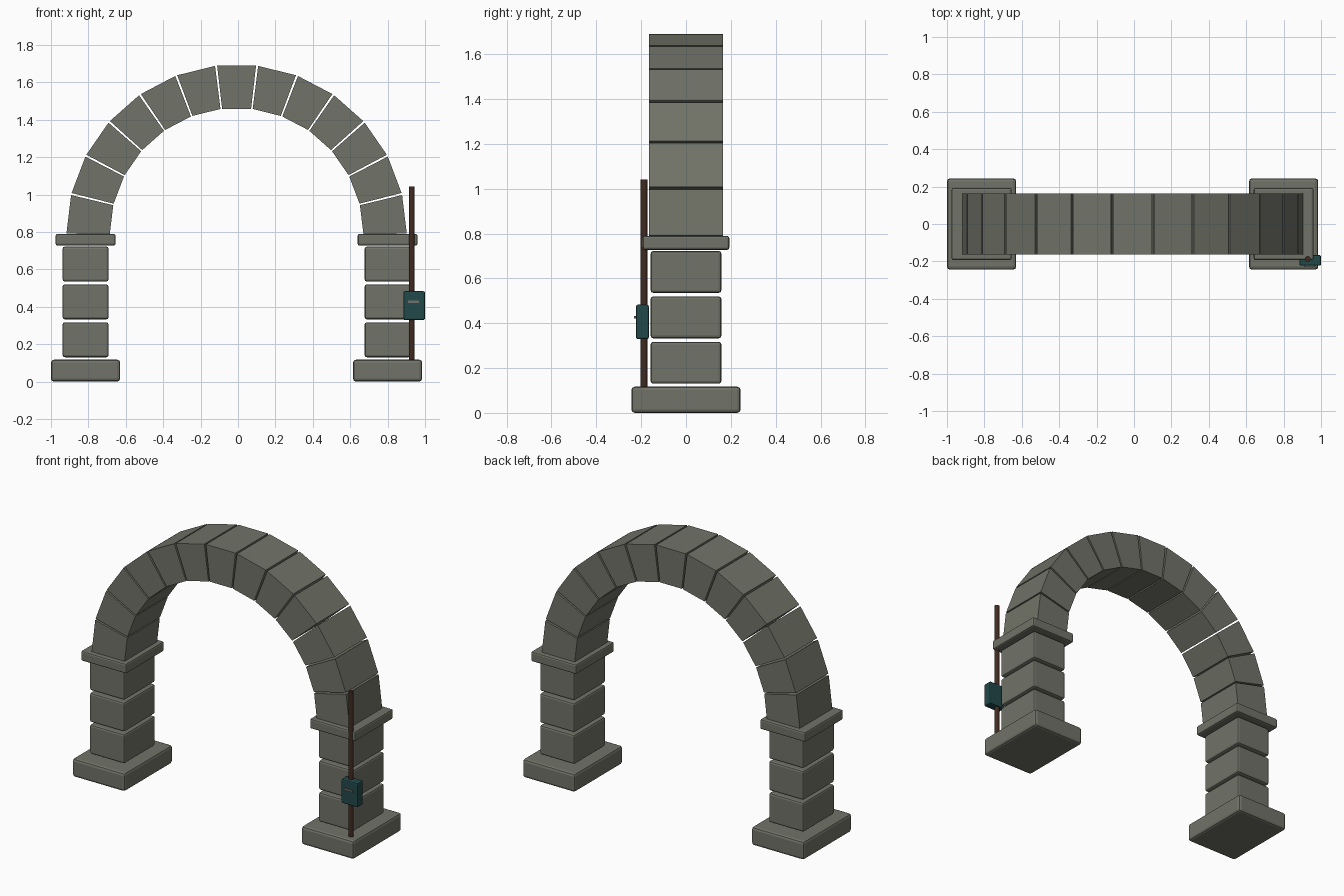
import bpy, bmesh, math
from mathutils import Vector

if "Cube" in bpy.data.objects:
    bpy.data.objects.remove(bpy.data.objects["Cube"])

CX = -0.0075            # arch centre line
PIER = 0.8075           # pier distance from the centre line


def material(name, rgb):
    m = bpy.data.materials.new(name)
    m.diffuse_color = (*rgb, 1)
    m.use_nodes = True
    m.node_tree.nodes["Principled BSDF"].inputs["Base Color"].default_value = m.diffuse_color
    return m


STONE = material("grey_stone", (0.165, 0.172, 0.138))
RUST = material("rusty_brown", (0.052, 0.024, 0.015))
TEAL = material("dark_teal", (0.016, 0.066, 0.068))
STEEL = material("dull_metal", (0.16, 0.17, 0.15))


def finish(bm, name, mat):
    bmesh.ops.recalc_face_normals(bm, faces=bm.faces)
    me = bpy.data.meshes.new(name)
    bm.to_mesh(me)
    bm.free()
    me.materials.append(mat)
    ob = bpy.data.objects.new(name, me)
    bpy.context.collection.objects.link(ob)
    return ob


def block(name, mat, x, y, z, bevel=0.0):
    """Box from (min, max) ranges with optional rounded edges."""
    bm = bmesh.new()
    bmesh.ops.create_cube(bm, size=1)
    for v in bm.verts:
        v.co = Vector([(r[0] + r[1]) / 2 + c * (r[1] - r[0])
                       for r, c in zip((x, y, z), v.co)])
    if bevel:
        bmesh.ops.bevel(bm, geom=bm.edges[:], offset=bevel, segments=2,
                        profile=0.5, affect='EDGES')
    return finish(bm, name, mat)


def voussoir(name, a0, a1, r0=0.678, r1=0.91, zc=0.785, hy=0.164):
    """Straight-sided wedge stone between two angles."""
    bm = bmesh.new()
    pts = [(r0, a0), (r1, a0), (r1, a1), (r0, a1)]
    vs = [bm.verts.new((CX + r * math.cos(a), -hy, zc + r * math.sin(a)))
          for r, a in pts]
    face = bm.faces.new(vs)
    ext = bmesh.ops.extrude_face_region(bm, geom=[face])
    new = [g for g in ext["geom"] if isinstance(g, bmesh.types.BMVert)]
    bmesh.ops.translate(bm, verts=new, vec=(0, 2 * hy, 0))
    # the extrude keeps the start face only when needed: make sure it is closed
    holes = [e for e in bm.edges if e.is_boundary]
    if holes:
        bmesh.ops.holes_fill(bm, edges=holes)
    return finish(bm, name, STONE)


# Piers: plinth, three stones, impost
for side, s in (("left", -1), ("right", 1)):
    c = CX + s * PIER

    def stone(name, hx, hy, z0, z1, bevel):
        block(f"{side}_{name}", STONE, (c - hx, c + hx), (-hy, hy), (z0, z1), bevel)

    stone("plinth", 0.185, 0.244, 0.0, 0.117, 0.016)
    for i in range(3):
        z = 0.13 + i * 0.2025
        stone(f"pier_stone_{i + 1}", 0.123, 0.158, z, z + 0.187, 0.012)
    stone("impost", 0.16, 0.193, 0.727, 0.79, 0.01)

# Arch ring of thirteen stones
N = 13
step = math.pi / N
gap = math.radians(0.36)
for i in range(N):
    voussoir(f"arch_stone_{i + 1}", i * step + gap, (i + 1) * step - gap)

# Pole standing on the right plinth
bm = bmesh.new()
bmesh.ops.create_cone(bm, cap_ends=True, segments=10, radius1=0.0155,
                      radius2=0.0155, depth=0.93)
bmesh.ops.translate(bm, verts=bm.verts, vec=(0.929, -0.187, 0.577))
pole = finish(bm, "pole", RUST)
for p in pole.data.polygons:
    p.use_smooth = len(p.vertices) == 4
for e in pole.data.edges:
    a, b = (pole.data.vertices[i].co.z for i in e.vertices)
    e.use_edge_sharp = abs(a - b) < 0.01

# Box on the pole with a small handle
block("box", TEAL, (0.884, 1.0), (-0.223, -0.166), (0.329, 0.483), 0.008)
block("box_handle", STEEL, (0.909, 0.968), (-0.231, -0.22), (0.421, 0.433))
